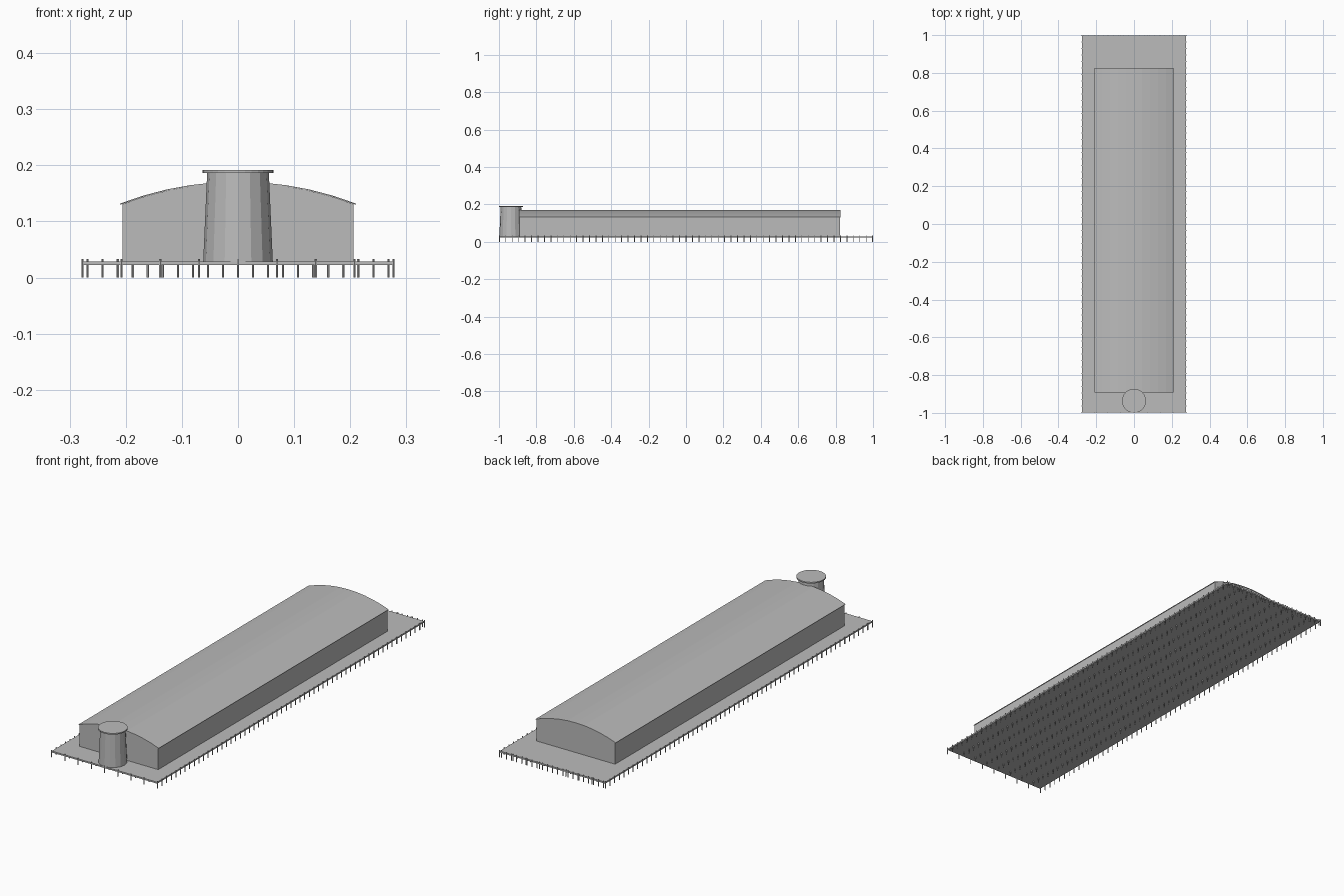
import bpy, bmesh, math
from mathutils import Matrix

cube = bpy.data.objects.get("Cube")
if cube:
    bpy.data.objects.remove(cube, do_unlink=True)

grey = bpy.data.materials.new("plain grey")
grey.use_nodes = True
colour = (0.5, 0.5, 0.5, 1)
grey.diffuse_color = colour
grey.node_tree.nodes["Principled BSDF"].inputs["Base Color"].default_value = colour


def add_object(name, bm):
    bmesh.ops.recalc_face_normals(bm, faces=bm.faces)
    mesh = bpy.data.meshes.new(name)
    bm.to_mesh(mesh)
    bm.free()
    mesh.materials.append(grey)
    obj = bpy.data.objects.new(name, mesh)
    bpy.context.collection.objects.link(obj)
    return obj


def extrude_profile(name, profile, y0, y1):
    """Extrude an x-z outline along y."""
    bm = bmesh.new()
    face = bm.faces.new([bm.verts.new((x, y0, z)) for x, z in profile])
    moved = bmesh.ops.extrude_face_region(bm, geom=[face])["geom"]
    verts = [v for v in moved if isinstance(v, bmesh.types.BMVert)]
    bmesh.ops.translate(bm, verts=verts, vec=(0, y1 - y0, 0))
    return add_object(name, bm)


def add_cone(bm, x, y, z0, z1, r0, r1, sides):
    bmesh.ops.create_cone(bm, cap_ends=True, segments=sides, radius1=r0, radius2=r1,
                          depth=z1 - z0, matrix=Matrix.Translation((x, y, (z0 + z1) / 2)))


def arc(half, eave, crown, steps=10):
    """Points of a shallow circular arch, left to right."""
    rise = crown - eave
    radius = (half * half + rise * rise) / (2 * rise)
    sweep = math.asin(half / radius)
    angles = [sweep * (2 * i / steps - 1) for i in range(steps + 1)]
    return [(radius * math.sin(a), crown - radius * (1 - math.cos(a))) for a in angles]


# Deck
DECK_TOP, DECK_BOTTOM = 0.029, 0.022
extrude_profile("deck", [(-0.276, DECK_BOTTOM), (0.276, DECK_BOTTOM),
                         (0.276, DECK_TOP), (-0.276, DECK_TOP)], -0.998, 0.998)

# Piles: a grid below the deck, with the edge ones rising past it
PILE, EDGE_X, EDGE_Y, ROWS, COLUMNS = 0.0022, 0.277, 0.9978, 59, 9
bm = bmesh.new()
for row in range(ROWS):
    y = EDGE_Y * (2 * row / (ROWS - 1) - 1)
    for col in range(COLUMNS):
        x = EDGE_X * (2 * col / (COLUMNS - 1) - 1)
        on_edge = col in (0, COLUMNS - 1) or row in (0, ROWS - 1)
        top = 0.033 if on_edge else 0.025
        add_cone(bm, x, y, 0, top, PILE, PILE, 6)
# Closer piles along the back edge
for i in range(-10, 11):
    add_cone(bm, i * 0.0268, EDGE_Y, 0, 0.033, PILE, PILE, 6)
add_object("piles", bm)

# Hall walls with curved gables
walls = [(-0.206, DECK_TOP)] + arc(0.206, 0.131, 0.169) + [(0.206, DECK_TOP)]
extrude_profile("hall_walls", walls, -0.891, 0.824)

# Thin arched roof with a slight overhang
roof = arc(0.21, 0.132, 0.171) + arc(0.21, 0.130, 0.169)[::-1]
extrude_profile("hall_roof", roof, -0.893, 0.826)

# Tapered round tower and its flat cap
bm = bmesh.new()
add_cone(bm, 0, -0.936, DECK_TOP, 0.187, 0.062, 0.055, 16)
add_object("tower", bm)
bm = bmesh.new()
add_cone(bm, 0, -0.936, 0.186, 0.192, 0.0635, 0.0635, 32)
add_object("tower_cap", bm)
